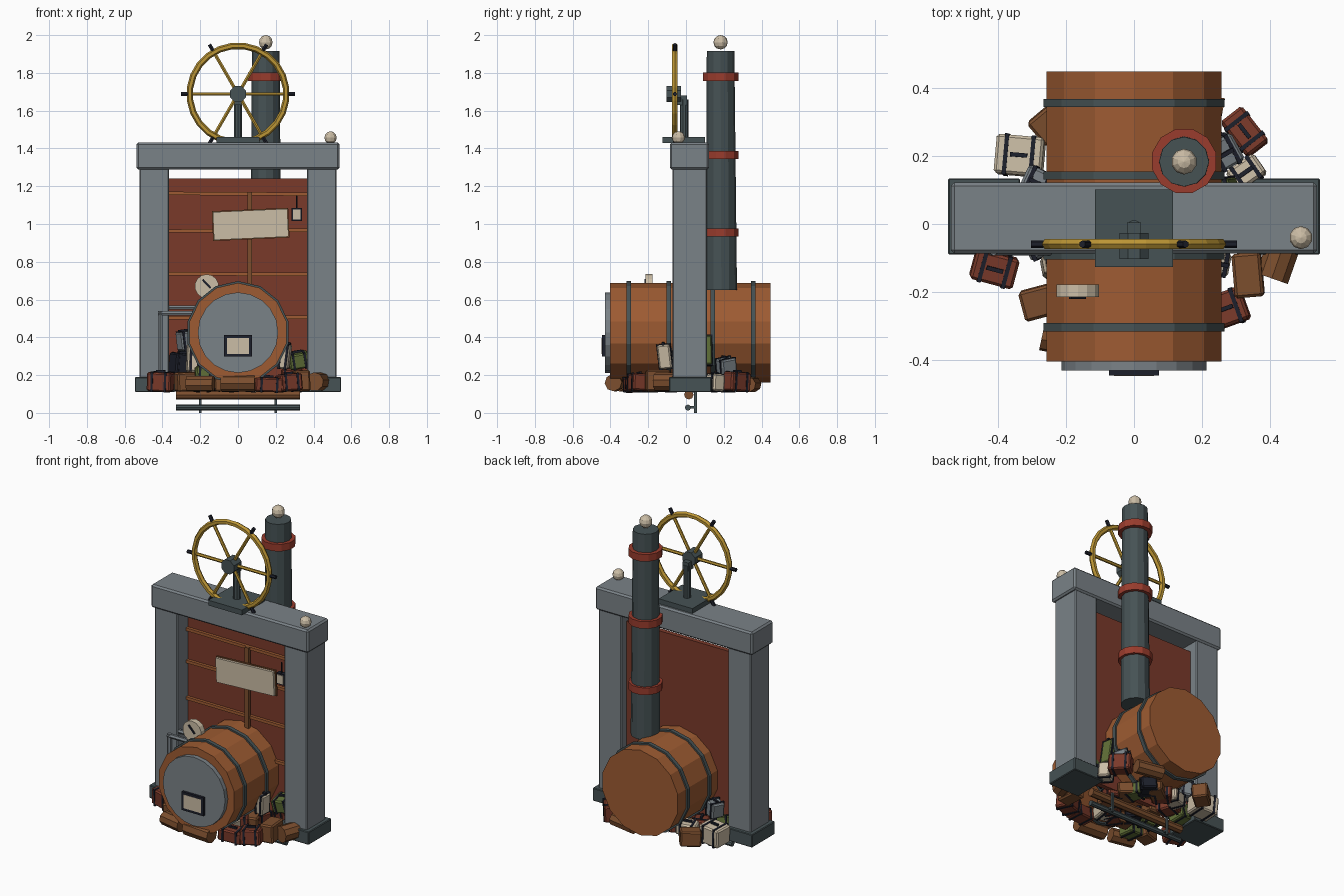
import bpy, bmesh, math, random
from mathutils import Matrix, Vector, Euler

if "Cube" in bpy.data.objects:
    bpy.data.objects.remove(bpy.data.objects["Cube"])

random.seed(4)
PAL = {"slate": (.195, .223, .243), "dark_slate": (.061, .084, .089), "panel_red": (.195, .042, .023),
       "ring_red": (.32, .045, .026), "copper_wood": (.34, .105, .032), "cream": (.60, .51, .38),
       "brass": (.50, .30, .035), "ink": (.012, .014, .024), "olive": (.115, .156, .038),
       "log_brown": (.20, .076, .027)}
MATS = {}
for n, c in PAL.items():
    MATS[n] = bpy.data.materials.new(n)
    MATS[n].diffuse_color = (*c, 1)


def finish(name, bm, col, mat=Matrix()):
    bmesh.ops.recalc_face_normals(bm, faces=bm.faces)
    me = bpy.data.meshes.new(name)
    bm.to_mesh(me)
    bm.free()
    me.materials.append(MATS[col])
    ob = bpy.data.objects.new(name, me)
    ob.matrix_world = mat
    bpy.context.collection.objects.link(ob)
    return ob


def box(name, loc, size, col, rot=(0, 0, 0), bevel=0):
    bm = bmesh.new()
    bmesh.ops.create_cube(bm, size=1, matrix=Matrix.Diagonal((*size, 1)))
    if bevel:
        bmesh.ops.bevel(bm, geom=bm.edges[:], offset=bevel, segments=1, affect='EDGES')
    return finish(name, bm, col, Matrix.Translation(loc) @ Euler(rot).to_matrix().to_4x4())


def rod(name, a, b, r, col, n=8, r2=None, spin=0):
    """Cylinder or cone between two points."""
    a, b = Vector(a), Vector(b)
    bm = bmesh.new()
    bmesh.ops.create_cone(bm, cap_ends=True, segments=n, radius1=r, radius2=r if r2 is None else r2,
                          depth=(b - a).length, matrix=Matrix.Rotation(spin, 4, 'Z'))
    q = Vector((0, 0, 1)).rotation_difference((b - a).normalized())
    return finish(name, bm, col, Matrix.Translation((a + b) / 2) @ q.to_matrix().to_4x4())


def lathe(name, prof, col, n, mat):
    """Closed (radius, height) profile turned around local z."""
    bm = bmesh.new()
    rings = [[bm.verts.new((r * math.cos(t), r * math.sin(t), h)) for r, h in prof]
             for t in (2 * math.pi * (i + .5) / n for i in range(n))]
    k = len(prof)
    for i in range(n):
        p, q = rings[i], rings[(i + 1) % n]
        for j in range(k):
            bm.faces.new((p[j], q[j], q[(j + 1) % k], p[(j + 1) % k]))
    return finish(name, bm, col, mat)


def ball(name, loc, r):
    bm = bmesh.new()
    bmesh.ops.create_uvsphere(bm, u_segments=10, v_segments=6, radius=r)
    return finish(name, bm, "cream", Matrix.Translation(loc))


# stone archway
for s in (-1, 1):
    box("post", (s * .4425, .02, .74), (.157, .182, 1.12), "slate", bevel=.006)
    box("post_foot", (s * .44, .022, .15), (.212, .224, .08), "dark_slate", bevel=.004)
box("lintel", (0, .018, 1.36), (1.075, .208, .142), "slate", bevel=.01)

# backing panel with battens
box("back_panel", (0, .045, .69), (.74, .03, 1.10), "panel_red")
for z, t in ((1.16, .006), (.965, -.006), (.735, .004), (.505, -.004)):
    box("panel_batten", (0, .022, z), (.73, .02, .018), "copper_wood", (0, t, 0))

# sign on its pole, and hanging tag
box("sign_pole", (.063, .005, .91), (.024, .024, .52), "log_brown")
box("sign_board", (.067, -.02, .998), (.395, .02, .148), "cream", (0, -.045, 0))
box("sign_backing", (.067, -.009, .998), (.405, .012, .158), "log_brown", (0, -.045, 0))
rod("tag_string", (.312, -.02, 1.07), (.312, -.02, 1.15), .004, "ink", 5)
box("tag_frame", (.312, -.015, 1.05), (.055, .03, .068), "ink")
box("tag_face", (.312, -.032, 1.05), (.04, .006, .052), "cream")

# boiler barrel, axis along y, with hoops
CZ = .425
barrel = Matrix.Translation((0, 0, CZ)) @ Matrix.Rotation(math.pi / 2, 4, 'X')
rod("boiler_barrel", (0, .447, CZ), (0, -.403, CZ), .263, "copper_wood", 14)
for y in (-.303, -.092, .142, .355):
    lathe("boiler_hoop", [(.25, -y - .012), (.273, -y - .012), (.273, -y + .012), (.25, -y + .012)],
          "dark_slate", 14, barrel)
rod("boiler_front_plate", (0, -.40, CZ), (0, -.43, CZ), .213, "slate", 20)
box("hatch_frame", (0, -.435, .355), (.148, .02, .114), "ink")
box("hatch_window", (0, -.4445, .355), (.118, .004, .084), "cream")

# pressure gauge
rod("gauge", (-.165, -.178, .67), (-.165, -.214, .67), .064, "cream", 14)
box("gauge_needle", (-.166, -.216, .683), (.011, .007, .062), "ink", (0, -.75, 0))

# side pipes
for x, z, y in ((-.412, .527, -.08), (-.382, .558, -.055)):
    rod("pipe_riser", (x, y, .18), (x, y, z + .012), .013, "slate", 6)
    rod("pipe_arm", (x - .012, y, z), (-.2, y, z), .013, "slate", 6)

# chimney with rings and finial
rod("chimney", (.147, .187, .65), (.147, .183, 1.915), .083, "dark_slate", 12, .073)
for z in (.955, 1.365, 1.78):
    lathe("chimney_ring", [(.065, -.022), (.097, -.022), (.097, .022), (.065, .022)],
          "ring_red", 12, Matrix.Translation((.147, .185, z)))
ball("chimney_finial", (.147, .183, 1.962), .038)
ball("lintel_ball", (.49, -.04, 1.457), .034)

# steering wheel on its stand
WY, WZ = -.059, 1.688
box("wheel_base", (0, -.012, 1.445), (.23, .227, .032), "dark_slate")
rod("wheel_stand", (0, -.01, 1.45), (0, -.01, 1.66), .022, "dark_slate", 10)
rod("wheel_hub", (0, -.026, WZ), (0, -.102, WZ), .046, "dark_slate", 8, spin=math.pi / 8)
box("hub_bracket", (0, -.02, 1.655), (.04, .05, .05), "dark_slate")
rim = [(.256 + .017 * math.cos(t), .017 * math.sin(t)) for t in (i * math.pi / 3 for i in range(6))]
lathe("wheel_rim", rim, "brass", 24, Matrix.Translation((0, WY, WZ)) @ Matrix.Rotation(math.pi / 2, 4, 'X'))
for i in range(6):
    d = Vector((math.cos(i * math.pi / 3), 0, math.sin(i * math.pi / 3)))
    c = Vector((0, WY, WZ))
    rod("wheel_spoke", c + d * .03, c + d * .25, .010, "brass", 6)
    rod("wheel_handle", c + d * .265, c + d * .303, .011, "ink", 6)

# undercarriage rack
rod("rack_beam", (-.327, .015, .096), (.327, .015, .096), .025, "log_brown", 8)
rod("rack_rail", (-.327, .01, .028), (.327, .01, .028), .016, "dark_slate", 8)
for x in (-.2, .2):
    box("rack_hanger", (x, .05, .06), (.012, .014, .12), "dark_slate")
    box("rack_arm", (x, .03, .03), (.012, .05, .012), "dark_slate")


# heaped luggage and logs around the base
def case(x, y, z, sx, sy, sz, rz, col, tilt=.08):
    rot = (random.uniform(-tilt, tilt), random.uniform(-tilt, tilt), math.radians(rz))
    ob = box("luggage_case", (x, y, z), (sx, sy, sz), col, rot, .008)
    if col in ("log_brown", "copper_wood"):
        return
    for o in (-.28, .28):
        st = box("luggage_strap", (0, 0, 0), (.012, sy + .006, sz + .006), "ink")
        st.matrix_world = ob.matrix_world @ Matrix.Translation((o * sx, 0, 0))
    grip = box("luggage_handle", (0, 0, 0), (.05, .012, .016), "ink")
    grip.matrix_world = ob.matrix_world @ Matrix.Translation((0, 0, sz / 2 + .004))


CASES = [  # lower outer ring
    (-.335, .20, .17, .14, .115, .11, -5, "cream"), (.325, .27, .165, .13, .08, .10, -52, "panel_red"),
    (.33, .15, .16, .10, .07, .09, 35, "cream"), (-.41, -.13, .165, .13, .09, .10, -15, "panel_red"),
    (-.28, -.23, .165, .10, .09, .10, 15, "log_brown"), (.335, -.15, .17, .085, .13, .11, 5, "log_brown"),
    (.27, -.25, .16, .12, .10, .09, 20, "panel_red"), (-.18, -.24, .18, .10, .10, .13, 5, "olive"),
    (.16, -.28, .15, .15, .09, .075, 8, "panel_red"), (-.24, .30, .16, .12, .09, .09, 40, "log_brown")]
for c in CASES:
    case(*c)
UPPER = [  # second layer, beside the barrel
    (-.235, -.12, .29, .07, .06, .15, 10, "cream"), (.245, -.11, .30, .06, .07, .13, -10, "cream"),
    (.32, .0, .28, .11, .12, .08, 5, "olive"), (-.30, -.02, .26, .10, .12, .11, 20, "ink"),
    (-.285, -.06, .38, .06, .08, .10, 25, "slate"), (.27, .10, .33, .05, .07, .16, 12, "olive"),
    (.26, .21, .25, .09, .09, .08, 30, "slate"), (-.28, .12, .28, .09, .08, .09, -25, "slate"),
    (.29, .04, .20, .10, .10, .08, -15, "panel_red"), (-.30, .05, .17, .12, .10, .10, 10, "olive")]
for c in UPPER:
    case(*c, tilt=.2)

# filler cases under the barrel
cols = ["panel_red", "log_brown", "olive", "ink", "log_brown", "panel_red", "cream"]
for i in range(16):
    a = 2 * math.pi * i / 16
    r = random.uniform(.11, .21)
    case(r * math.cos(a), 1.3 * r * math.sin(a), .15, .12, .09, .07, random.uniform(0, 180), cols[i % 7])

# logs
rod("front_log", (-.09, -.37, .16), (.09, -.385, .16), .046, "log_brown", 8)
rod("side_log", (.405, -.16, .165), (.44, -.06, .165), .05, "log_brown", 9)
rod("left_log", (-.27, -.33, .155), (-.13, -.36, .155), .042, "log_brown", 8)
rod("back_log", (.1, .36, .15), (.26, .33, .15), .04, "log_brown", 8)

for m in bpy.data.materials:
    if m.users and not m.is_grease_pencil:
        m.use_nodes = True
        m.node_tree.nodes["Principled BSDF"].inputs["Base Color"].default_value = m.diffuse_color
